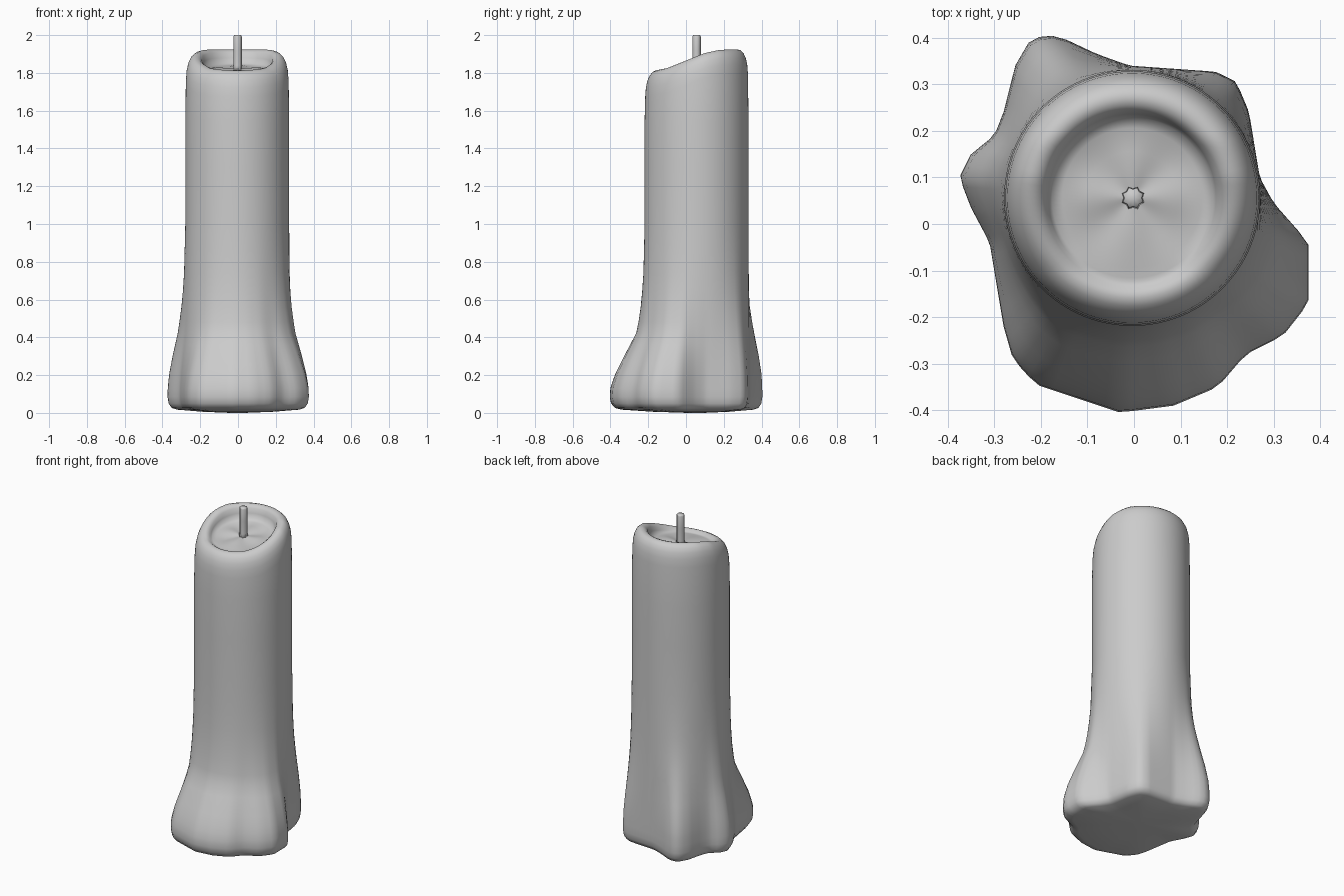
import bpy, bmesh
from math import sin, cos, pi, atan2, hypot

if "Cube" in bpy.data.objects:
    bpy.data.objects.remove(bpy.data.objects["Cube"])

CX, CY, R, N = -0.004, 0.056, 0.275, 96

# outline of the melted foot, seen from above
FOOT = [(.27, .10), (.247, .24), (.22, .305), (.175, .327), (-.01, .34), (-.08, .365),
        (-.165, .405), (-.22, .40), (-.255, .34), (-.28, .24), (-.30, .19), (-.35, .15),
        (-.375, .10), (-.35, .035), (-.31, -.04), (-.30, -.10), (-.28, -.22), (-.26, -.29),
        (-.21, -.345), (-.03, -.405), (.085, -.39), (.18, -.35), (.24, -.28), (.32, -.24),
        (.375, -.17), (.375, -.04), (.30, .045)]


def interp(table, t):
    if t <= table[0][0]:
        return table[0][1]
    for (a, u), (b, v) in zip(table, table[1:]):
        if t <= b:
            return u + (v - u) * (t - a) / (b - a)
    return table[-1][1]


def foot_radius(a):
    # ray from the candle axis to the outline polygon
    dx, dy = cos(a), sin(a)
    best = R
    for i, (x0, y0) in enumerate(FOOT):
        x1, y1 = FOOT[(i + 1) % len(FOOT)]
        px, py, ex, ey = x0 - CX, y0 - CY, x1 - x0, y1 - y0
        det = dx * ey - dy * ex
        if abs(det) < 1e-9:
            continue
        t = (px * ey - py * ex) / det
        s = (px * dy - py * dx) / det
        if t > 0 and -1e-6 <= s <= 1 + 1e-6:
            best = t
    return best


def rim_height(y):
    return interp([(-.2, 1.805), (-.1, 1.825), (0, 1.865), (.1, 1.905), (.18, 1.922), (.3, 1.925)], y)


def loft(name, rings, close_ends=True):
    bm = bmesh.new()
    loops = [[bm.verts.new(p) for p in ring] for ring in rings]
    for lo, hi in zip(loops, loops[1:]):
        n = len(lo)
        for i in range(n):
            j = (i + 1) % n
            bm.faces.new((lo[i], lo[j], hi[j], hi[i]))
    for end in (loops[0], loops[-1]):
        c = bm.verts.new(sum((v.co for v in end), end[0].co * 0) / len(end))
        for i in range(len(end)):
            bm.faces.new((c, end[i], end[(i + 1) % len(end)]))
    bmesh.ops.recalc_face_normals(bm, faces=bm.faces)
    me = bpy.data.meshes.new(name)
    bm.to_mesh(me)
    bm.free()
    ob = bpy.data.objects.new(name, me)
    bpy.context.collection.objects.link(ob)
    for p in me.polygons:
        p.use_smooth = True
    return ob


angles = [2 * pi * i / N for i in range(N)]
foot = [foot_radius(a) for a in angles]
rings = []

# slightly bulged underside and rounded bottom edge
for scale, z in [(.1, 0), (.5, .006), (.86, .017), (.94, .026), (.985, .05), (1, .085)]:
    rings.append([(CX + r * scale * cos(a), CY + r * scale * sin(a), z)
                  for a, r in zip(angles, foot)])

# foot flowing into the round column; folds run higher at the back
FRONT = [(.12, 1), (.2, .86), (.3, .59), (.43, .22), (.55, .12), (.7, .04), (1, 0)]
BACK = [(.12, 1), (.2, .97), (.3, .83), (.43, .58), (.55, .35), (.7, .14), (1, 0)]
for z in (.13, .17, .21, .26, .31, .36, .42, .48, .56, .64, .74, .86, 1, 1.3, 1.55):
    ring = []
    for a, r in zip(angles, foot):
        w = (1 + sin(a)) / 2
        k = interp(FRONT, z) * (1 - w) + interp(BACK, z) * w
        rr = R + (r - R) * k
        ring.append((CX + rr * cos(a), CY + rr * sin(a), z))
    rings.append(ring)

# rounded rim that dips towards the front
for r, dz in [(.272, -.13), (.268, -.08), (.26, -.045), (.248, -.02), (.232, -.005),
              (.215, 0), (.2, -.005), (.188, -.016)]:
    rings.append([(CX + r * cos(a), CY + r * sin(a), rim_height(CY + r * sin(a)) + dz)
                  for a in angles])

# melted pool with a sloping floor
for r, k in [(.18, .6), (.172, .15), (.15, 0), (.1, 0), (.05, 0), (.02, 0)]:
    ring = []
    for a in angles:
        x, y = CX + r * cos(a), CY + r * sin(a)
        floor = 1.822 + .12 * (y - CY)
        if r < .12:
            floor += .006 * cos(4 * a) * (r / .1)
        edge = max(rim_height(y) - .02, floor)
        ring.append((x, y, floor + (edge - floor) * k))
    rings.append(ring)
loft("candle_body", rings)

# fluted wick
wick_rings = []
for z, s in [(1.80, 1.15), (1.84, 1), (1.92, 1), (1.992, 1), (2, .85)]:
    wick_rings.append([(-.002 + s * (.024 if i % 2 else .019) * cos(pi * i / 8),
                        .056 + s * (.024 if i % 2 else .019) * sin(pi * i / 8), z)
                       for i in range(16)])
loft("wick", wick_rings)
